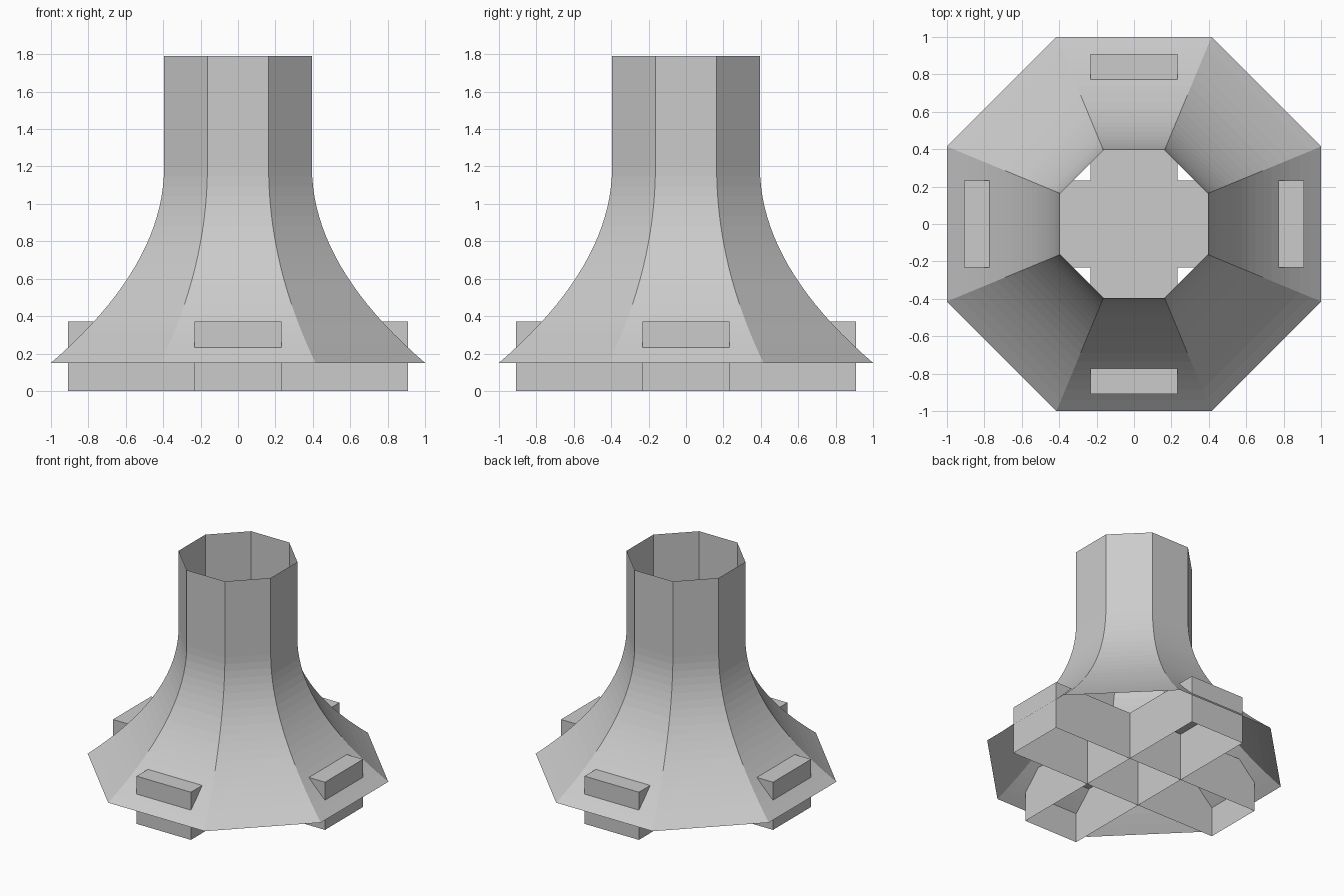
import bpy, bmesh, math

if "Cube" in bpy.data.objects:
    bpy.data.objects.remove(bpy.data.objects["Cube"])


def make_object(name, bm):
    bmesh.ops.recalc_face_normals(bm, faces=bm.faces[:])
    mesh = bpy.data.meshes.new(name)
    bm.to_mesh(mesh)
    bm.free()
    obj = bpy.data.objects.new(name, mesh)
    bpy.context.collection.objects.link(obj)
    return obj


# Flared eight-sided chimney shell, open at both ends
SIDES, STEPS = 8, 20
p0, p1, p2 = (1.0, 0.15), (0.395, 0.67), (0.395, 1.2)
profile = []
for i in range(STEPS + 1):
    t = i / STEPS
    profile.append([(1 - t) ** 2 * a + 2 * t * (1 - t) * b + t * t * c
                    for a, b, c in zip(p0, p1, p2)])
profile.append([0.395, 1.79])

bm = bmesh.new()
rings = []
for apothem, z in profile:
    r = apothem / math.cos(math.pi / SIDES)
    rings.append([bm.verts.new((r * math.cos((k + 0.5) * math.tau / SIDES),
                                r * math.sin((k + 0.5) * math.tau / SIDES), z))
                  for k in range(SIDES)])
for low, high in zip(rings, rings[1:]):
    for k in range(SIDES):
        n = (k + 1) % SIDES
        bm.faces.new((low[k], low[n], high[n], high[k]))
make_object("flared_chimney", bm)


# Two crossing base beams, each a box with an open underside
def base_beam(name, hx, hy, height=0.37):
    bm = bmesh.new()
    bmesh.ops.create_cube(bm, size=1)
    bm.normal_update()
    under = [f for f in bm.faces if f.normal.z < -0.5]
    bmesh.ops.delete(bm, geom=under, context='FACES_ONLY')
    for v in bm.verts:
        v.co = (v.co.x * 2 * hx, v.co.y * 2 * hy, (v.co.z + 0.5) * height)
    make_object(name, bm)


base_beam("base_beam_sideways", 0.91, 0.233)
base_beam("base_beam_lengthways", 0.233, 0.91)
